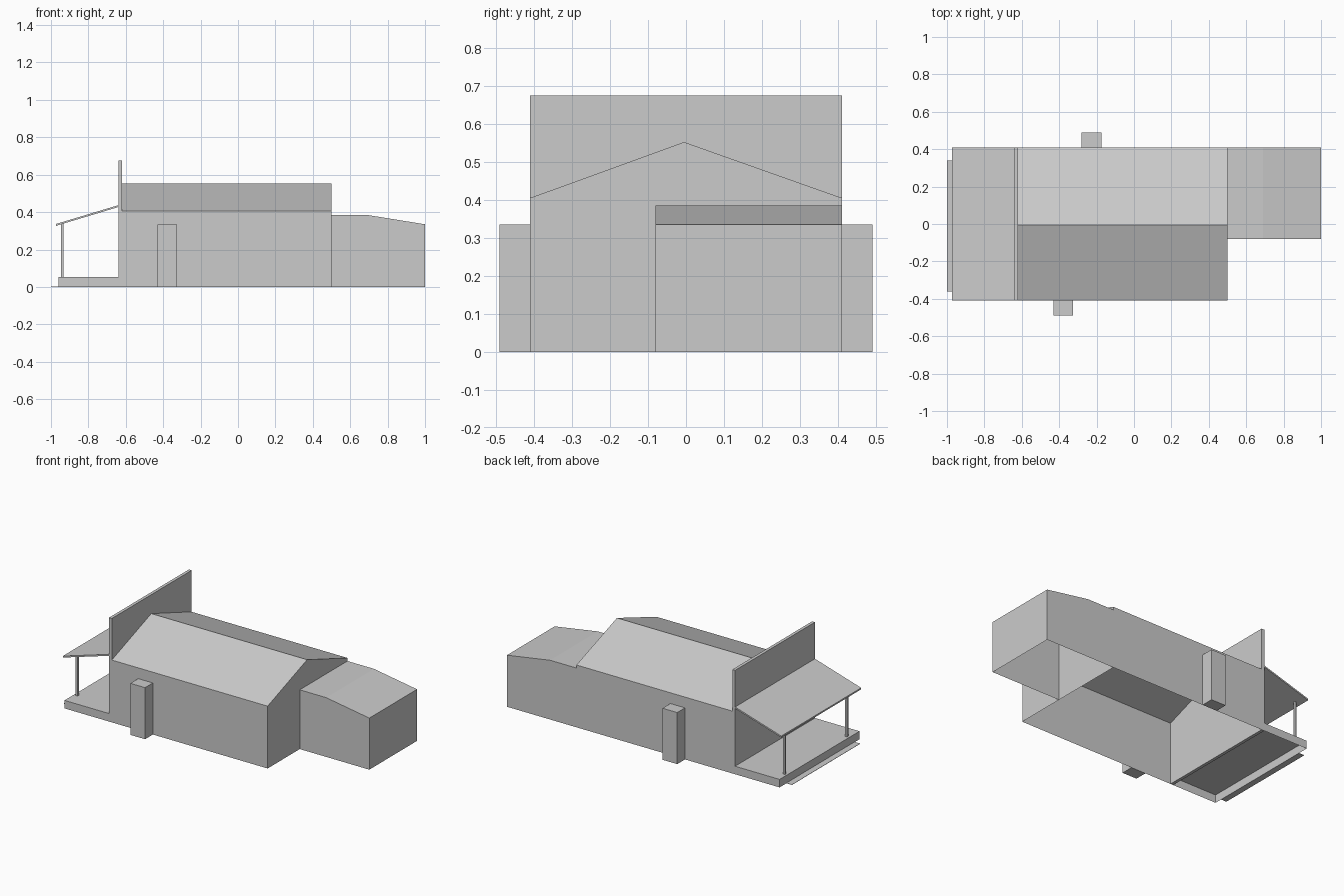
import bpy
import bmesh
from mathutils import Vector

default_cube = bpy.data.objects.get("Cube")
if default_cube:
    bpy.data.objects.remove(default_cube, do_unlink=True)

GREY = (0.6, 0.6, 0.6, 1)
grey = bpy.data.materials.new("plain grey")
grey.use_nodes = True
grey.diffuse_color = GREY
grey.node_tree.nodes["Principled BSDF"].inputs["Base Color"].default_value = GREY

WALL = 0.41      # half depth of the building
FACADE = -0.62   # rear plane of the false front
END = 0.5        # end wall of the main house


def prism(name, profile, axis, start, end, floorless=False):
    """Extrude a (horizontal, z) profile along x or y; optionally leave it open below."""
    def place(point, along):
        h, z = point
        return Vector((along, h, z) if axis == "x" else (h, along, z))

    bm = bmesh.new()
    cap = bm.faces.new([bm.verts.new(place(p, start)) for p in profile])
    moved = bmesh.ops.extrude_face_region(bm, geom=[cap], use_keep_orig=True)
    verts = [g for g in moved["geom"] if isinstance(g, bmesh.types.BMVert)]
    bmesh.ops.translate(bm, verts=verts, vec=place((0, 0), end - start))
    bmesh.ops.recalc_face_normals(bm, faces=bm.faces[:])
    if floorless:
        below = [f for f in bm.faces if all(v.co.z < 0.001 for v in f.verts)]
        bmesh.ops.delete(bm, geom=below, context="FACES")
    mesh = bpy.data.meshes.new(name)
    bm.to_mesh(mesh)
    bm.free()
    mesh.materials.append(grey)
    obj = bpy.data.objects.new(name, mesh)
    bpy.context.collection.objects.link(obj)
    return obj


def box(name, x, y, z, floorless=False):
    profile = [(x[0], z[0]), (x[1], z[0]), (x[1], z[1]), (x[0], z[1])]
    return prism(name, profile, "y", y[0], y[1], floorless)


# Main gabled house, a shell without a floor
gable = [(-WALL, 0), (WALL, 0), (WALL, 0.405), (-0.005, 0.552), (-WALL, 0.405)]
prism("main_house", gable, "x", FACADE, END, floorless=True)

# Tall false front
box("false_front", (FACADE - 0.02, FACADE), (-WALL, WALL), (0, 0.675))

# Rear annex with a roof that dips towards its end
annex = [(END, 0), (1, 0), (1, 0.335), (0.69, 0.385), (END, 0.385)]
prism("annex", annex, "y", -0.08, WALL, floorless=True)

# Porch deck and the thin ground plate before it
box("porch_deck", (-0.96, FACADE - 0.02), (-WALL, WALL), (0, 0.052), floorless=True)
box("ground_plate", (-1, -0.96), (-0.36, 0.34), (0, 0.002))

# Sloping porch roof
awning = [(-0.972, 0.327), (-0.64, 0.427), (-0.64, 0.437), (-0.972, 0.337)]
prism("porch_roof", awning, "y", -WALL, WALL)

# Porch posts
for side, y in (("left", 0.33), ("right", -0.31)):
    box(f"porch_post_{side}", (-0.946, -0.932), (y - 0.007, y + 0.007), (0.052, 0.338))

# Narrow boxes against the long walls
box("front_wall_box", (-0.43, -0.325), (-0.49, -WALL), (0, 0.335))
box("back_wall_box", (-0.28, -0.175), (WALL, 0.49), (0, 0.335))
